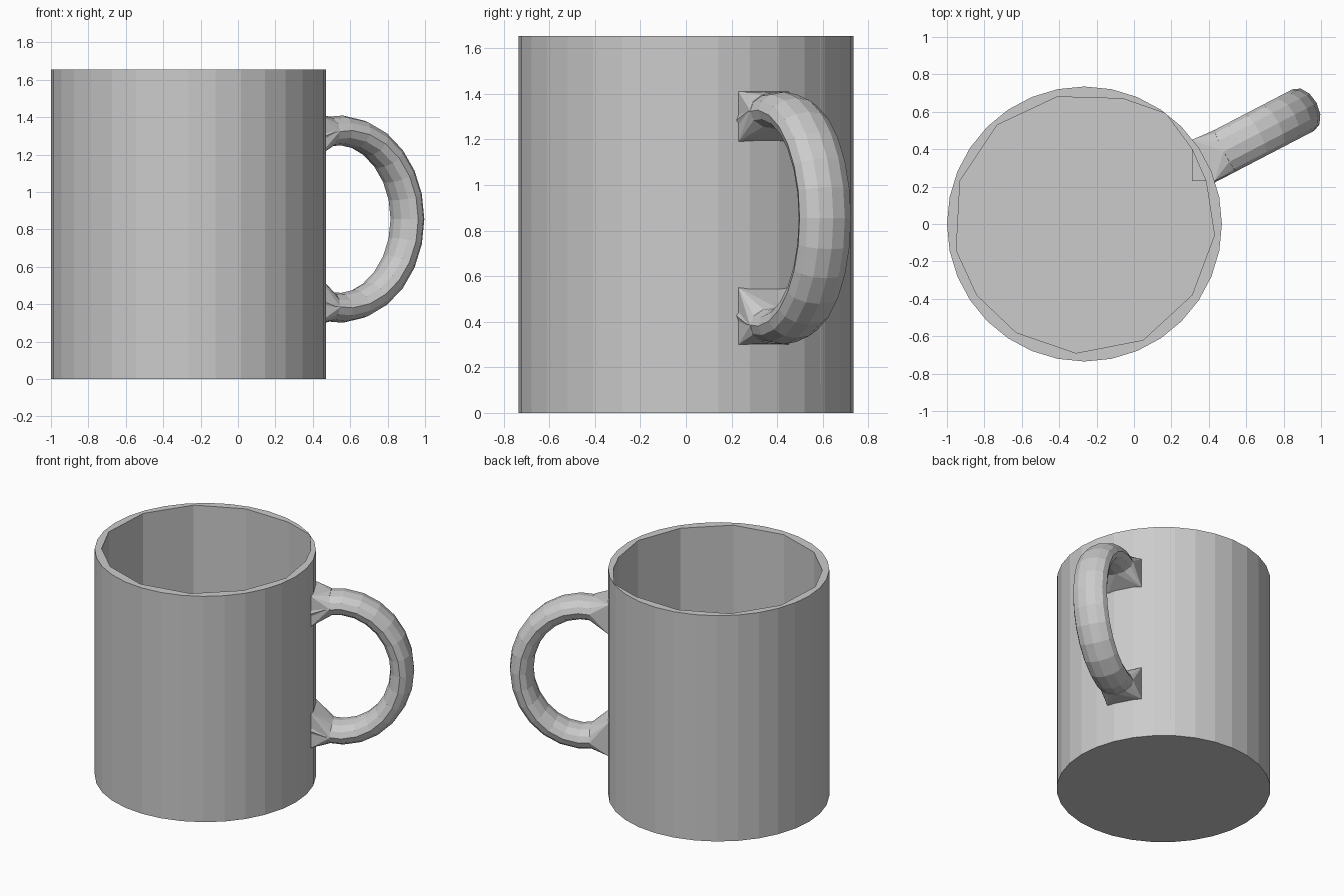
import bpy, bmesh
from math import sin, cos, pi, radians, acos
from mathutils import Vector

if "Cube" in bpy.data.objects:
    bpy.data.objects.remove(bpy.data.objects["Cube"])

CX, R, H, FLOOR = -0.265, 0.735, 1.655, 0.125
OUT_SIDES = 32


def finish(bm, name):
    bmesh.ops.recalc_face_normals(bm, faces=bm.faces)
    me = bpy.data.meshes.new(name)
    bm.to_mesh(me)
    bm.free()
    ob = bpy.data.objects.new(name, me)
    bpy.context.collection.objects.link(ob)
    return ob


def loop(bm, pts, z):
    return [bm.verts.new((x, y, z)) for x, y in pts]


def bridge(bm, a, b):
    for i in range(len(a)):
        j = (i + 1) % len(a)
        bm.faces.new((a[i], a[j], b[j], b[i]))


# Mug body: round outside, coarser facets inside, flat rim
bm = bmesh.new()
outer = [(CX + R * cos(2 * pi * i / OUT_SIDES), R * sin(2 * pi * i / OUT_SIDES))
         for i in range(OUT_SIDES)]
inner = [(0.43, -0.06), (0.385, 0.23), (0.31, 0.40), (0.17, 0.59), (-0.06, 0.67),
         (-0.41, 0.68), (-0.73, 0.53), (-0.93, 0.23), (-0.95, -0.14),
         (-0.84, -0.38), (-0.63, -0.58), (-0.31, -0.69), (0.05, -0.62), (0.31, -0.38)]
o0, o1 = loop(bm, outer, 0), loop(bm, outer, H)
i0, i1 = loop(bm, inner, FLOOR), loop(bm, inner, H)
bridge(bm, o0, o1)
bridge(bm, i0, i1)
bm.faces.new(o0)
bm.faces.new(i0)
rim = [bm.edges.get((l[k], l[k - 1])) for l in (o1, i1) for k in range(len(l))]
bmesh.ops.triangle_fill(bm, edges=rim, use_beauty=True, normal=(0, 0, 1))
finish(bm, "mug_body")

# Handle: oval tube swept along an elliptical arc in a plane turned from x
ANG = radians(27.5)
U = Vector((cos(ANG), sin(ANG), 0))
V = Vector((-sin(ANG), cos(ANG), 0))
Z = Vector((0, 0, 1))
U0, ZC, A, B = 0.90, 0.855, 0.42, 0.475
THICK, WIDE = 0.08, 0.125
SEGS, SIDES = 16, 12


def ring_points(t):
    c = Vector((CX, 0, ZC)) + U * (U0 + A * cos(t)) + Z * (B * sin(t))
    n = (U * (cos(t) / A) + Z * (sin(t) / B)).normalized()
    return [c + n * (THICK * cos(2 * pi * k / SIDES)) + V * (WIDE * sin(2 * pi * k / SIDES))
            for k in range(SIDES)]


T_END = acos((0.72 - U0) / A)
bm = bmesh.new()
rings = [[bm.verts.new(p) for p in ring_points(T_END * (1 - 2 * s / SEGS))]
         for s in range(SEGS + 1)]
for a, b in zip(rings, rings[1:]):
    bridge(bm, a, b)
bm.faces.new(rings[0])
bm.faces.new(rings[-1])
finish(bm, "handle")

# Flared roots where the handle meets the wall
T_ROOT = acos((0.85 - U0) / A)
for name, sign, z0, z1 in (("upper_handle_root", 1, 1.19, 1.41),
                           ("lower_handle_root", -1, 0.30, 0.55)):
    bm = bmesh.new()
    for z in (z0, z1):
        loop(bm, [(0.31, 0.23), (0.43, 0.23), (0.31, 0.45)], z)
    for p in ring_points(sign * T_ROOT):
        bm.verts.new(p)
    res = bmesh.ops.convex_hull(bm, input=bm.verts)
    bmesh.ops.delete(bm, geom=list({v for v in res["geom_interior"]
                                    if isinstance(v, bmesh.types.BMVert)}), context='VERTS')
    finish(bm, name)
